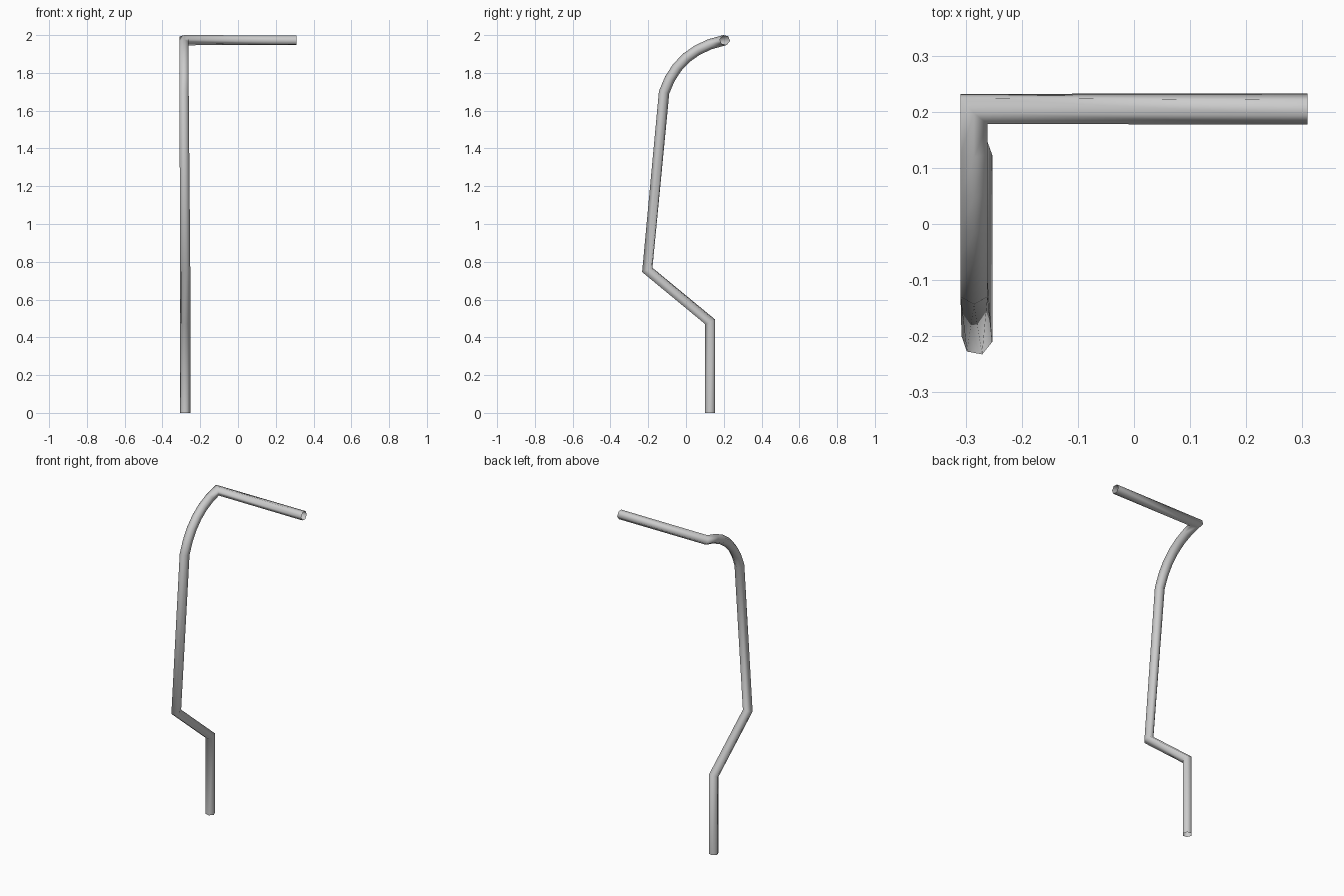
import bpy, bmesh, math
from mathutils import Vector, Matrix

if "Cube" in bpy.data.objects:
    bpy.data.objects.remove(bpy.data.objects["Cube"])

SIDES, R = 6, 0.0278

# Path of the tube: foot, slanted offset, long riser
path = [Vector(p) for p in ((-0.28, 0.128, 0), (-0.28, 0.128, 0.482), (-0.28, -0.205, 0.757))]
twist = {2: 0, 3: -20}          # twist in degrees along the segment ending at a point

# Curved top of the riser
a, b, c = Vector((-0.285, -0.116, 1.697)), Vector((-0.285, -0.04, 1.925)), Vector((-0.285, 0.205, 1.973))
N = 6
for i in range(N + 1):
    t = i / N
    path.append(a * (1 - t) ** 2 + b * 2 * t * (1 - t) + c * t * t)

# Horizontal bar
path.append(Vector((0.309, 0.205, 1.973)))
twist[len(path) - 1] = 10

# Sweep an open six-sided section along the path with mitred corners
bm = bmesh.new()
offs = []
for k in range(SIDES):
    ang = math.radians(20) + math.tau * k / SIDES
    offs.append(Vector((math.sin(ang), -math.cos(ang), 0)) * R)
rings = [[bm.verts.new(path[0] + o) for o in offs]]
for i in range(1, len(path)):
    d = (path[i] - path[i - 1]).normalized()
    rot = Matrix.Rotation(math.radians(twist.get(i, 0)), 3, d)
    offs = [rot @ (o - d * o.dot(d)) for o in offs]
    if i + 1 < len(path):
        m = d + (path[i + 1] - path[i]).normalized()
        offs = [o - d * (o.dot(m) / d.dot(m)) for o in offs]
    rings.append([bm.verts.new(path[i] + o) for o in offs])
for r0, r1 in zip(rings, rings[1:]):
    for k in range(SIDES):
        j = (k + 1) % SIDES
        bm.faces.new((r0[k], r0[j], r1[j], r1[k]))

mesh = bpy.data.meshes.new("bent_pipe")
bm.to_mesh(mesh)
bm.free()
pipe = bpy.data.objects.new("bent_pipe", mesh)
bpy.context.collection.objects.link(pipe)
bpy.context.view_layer.objects.active = pipe
pipe.select_set(True)
bpy.ops.object.shade_smooth_by_angle(angle=math.radians(65))
